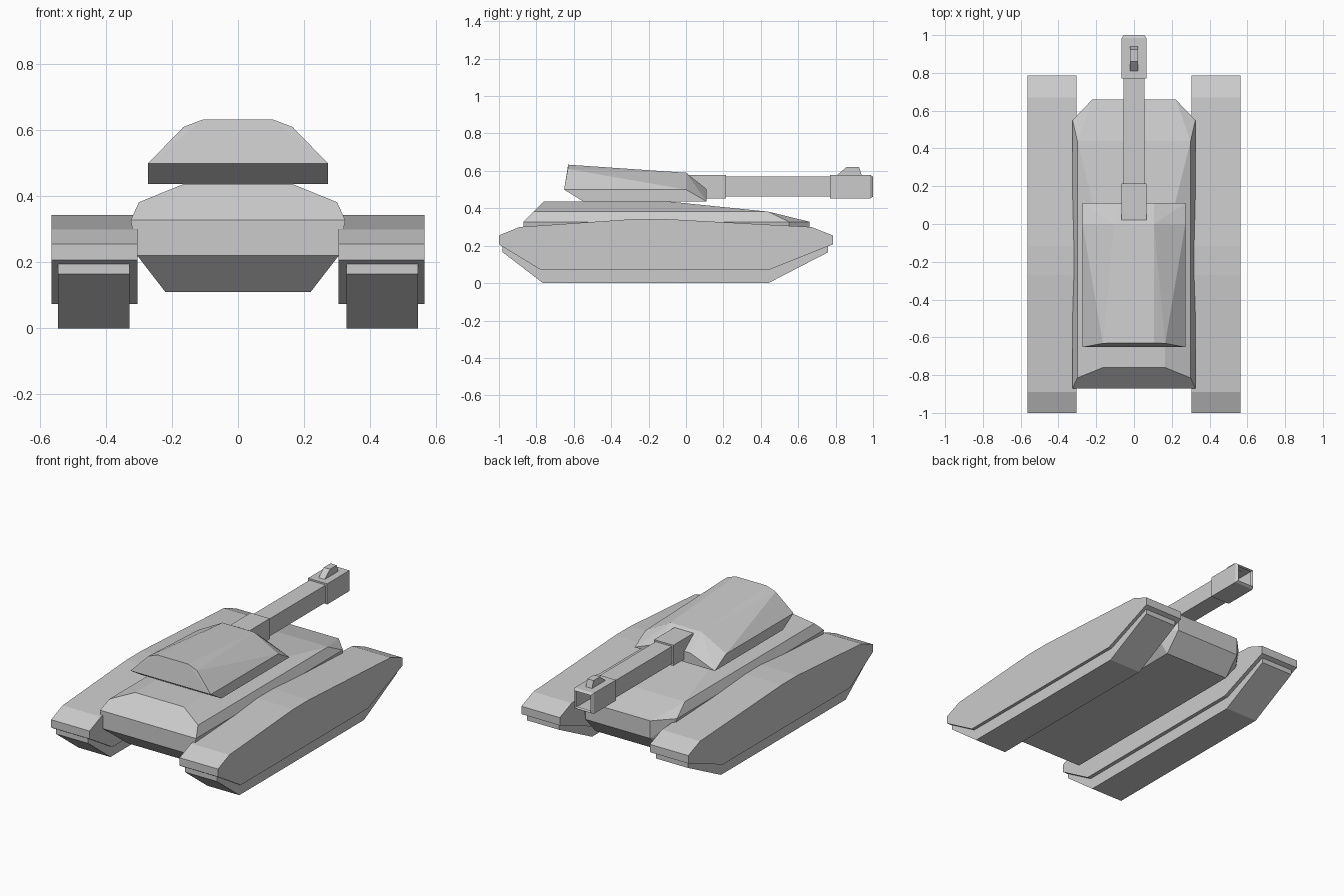
import bpy, bmesh, math

if "Cube" in bpy.data.objects:
    bpy.data.objects.remove(bpy.data.objects["Cube"])


def finish(name, bm):
    bmesh.ops.recalc_face_normals(bm, faces=bm.faces)
    mesh = bpy.data.meshes.new(name)
    bm.to_mesh(mesh)
    bm.free()
    obj = bpy.data.objects.new(name, mesh)
    bpy.context.collection.objects.link(obj)
    return obj


def prism(name, profile, x0, x1):
    """Extrude a (y, z) profile from x0 to x1."""
    bm = bmesh.new()
    face = bm.faces.new([bm.verts.new((x0, y, z)) for y, z in profile])
    ext = bmesh.ops.extrude_face_region(bm, geom=[face])
    verts = [g for g in ext["geom"] if isinstance(g, bmesh.types.BMVert)]
    bmesh.ops.translate(bm, verts=verts, vec=(x1 - x0, 0, 0))
    return finish(name, bm)


def armour(name, half):
    """Faceted convex body from the corner points of its right half."""
    bm = bmesh.new()
    for x, y, z in half:
        bm.verts.new((x, y, z))
        bm.verts.new((-x, y, z))
    bmesh.ops.convex_hull(bm, input=bm.verts)
    bmesh.ops.dissolve_limit(bm, angle_limit=math.radians(1.5),
                             verts=bm.verts, edges=bm.edges)
    return finish(name, bm)


# Track units: wide side skirts with narrower treads below
skirt = [(-1, .255), (-.89, .30), (-.27, .343), (-.12, .343), (.67, .30),
         (.785, .255), (.785, .207), (.45, .073), (-.78, .073), (-1, .207)]
tread = [(-.98, .195), (-.98, .165), (-.765, 0), (.44, 0),
         (.76, .165), (.76, .195)]
for side, s in (("left", -1), ("right", 1)):
    prism(side + "_skirt", skirt, s * .305, s * .565)
    prism(side + "_tread", tread, s * .328, s * .545)

# Hull between the tracks
armour("hull", [
    (.165, -.76, .437), (.165, -.10, .437),
    (.30, -.815, .382), (.30, .44, .382),
    (.325, -.87, .328), (.325, .55, .328), (.22, .66, .328),
    (.305, -.87, .22), (.22, -.87, .22), (.305, .55, .22), (.22, .66, .22),
    (.22, -.755, .11), (.22, .56, .11)])

# Turret
armour("turret", [
    (.272, -.55, .437), (.272, -.652, .50), (.165, -.632, .61),
    (.105, -.63, .633), (.105, 0, .59), (.272, 0, .50),
    (.105, .11, .503), (.272, .11, .437)])

# Gun: stepped square barrel with an open muzzle, as (y, half width)
bm = bmesh.new()
rings = []
for y, r in [(.02, .065), (.215, .065), (.215, .055), (.77, .055),
             (.77, .065), (.985, .065), (1, .055), (.985, .05)]:
    rings.append([bm.verts.new((sx * r, y, .516 + sz * r * .97))
                  for sx, sz in ((-1, -1), (1, -1), (1, 1), (-1, 1))])
bm.faces.new(rings[0])
for a, b in zip(rings, rings[1:]):
    for i in range(4):
        j = (i + 1) % 4
        bm.faces.new((a[i], a[j], b[j], b[i]))
finish("gun_barrel", bm)

# Sight on top of the muzzle
prism("muzzle_sight", [(.805, .575), (.86, .622), (.925, .622), (.94, .575)],
      -.021, .021)
